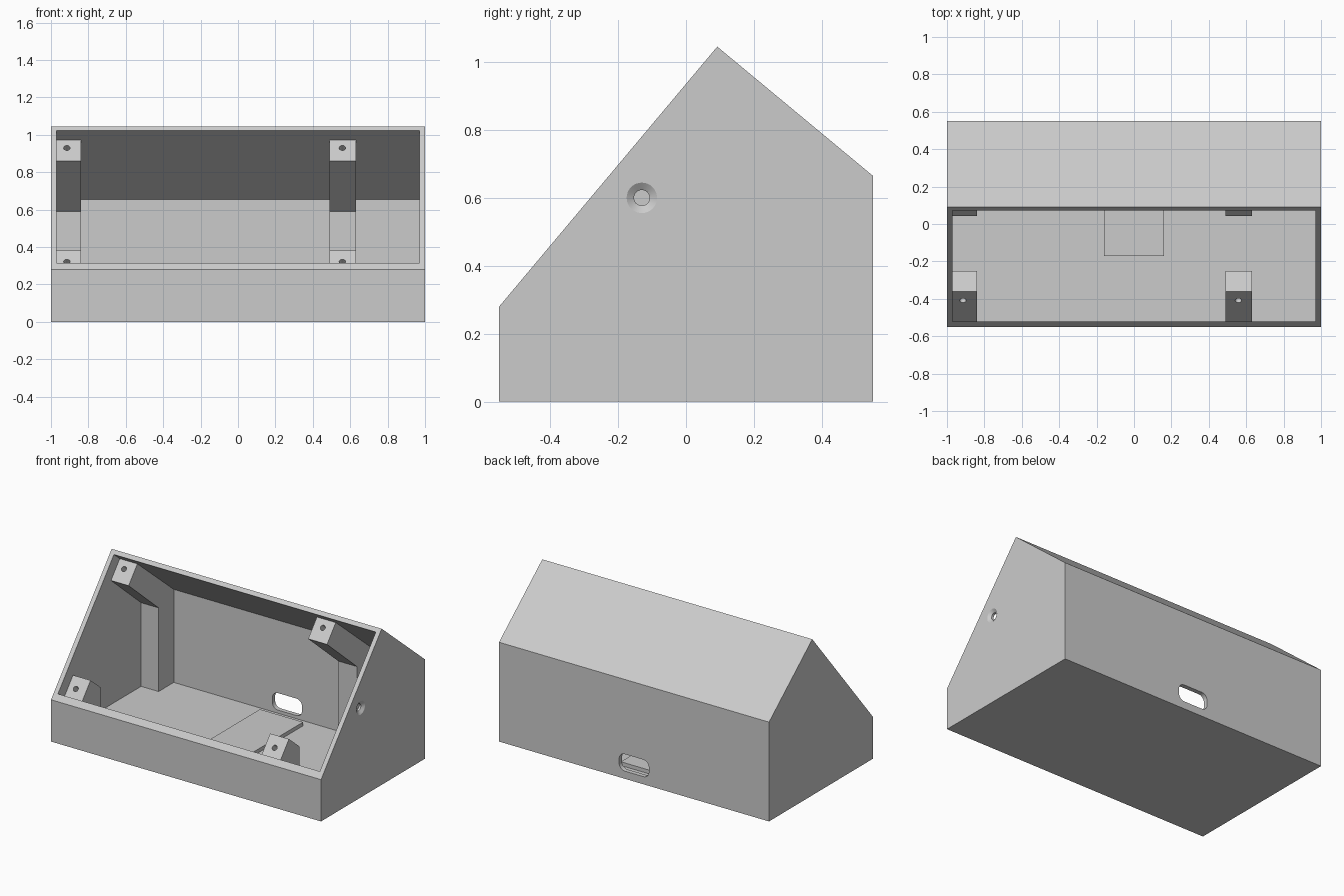
import bpy, bmesh, math
from mathutils import Matrix, Vector

cube = bpy.data.objects.get("Cube")
if cube:
    bpy.data.objects.remove(cube, do_unlink=True)

grey = bpy.data.materials.new("light grey plastic")
grey.use_nodes = True
COLOUR = (0.6, 0.6, 0.6, 1)
grey.diffuse_color = COLOUR
grey.node_tree.nodes["Principled BSDF"].inputs["Base Color"].default_value = COLOUR


def finish(name, bm):
    """Turn a bmesh into a coloured object."""
    bmesh.ops.recalc_face_normals(bm, faces=bm.faces)
    mesh = bpy.data.meshes.new(name)
    bm.to_mesh(mesh)
    bm.free()
    mesh.materials.append(grey)
    obj = bpy.data.objects.new(name, mesh)
    bpy.context.scene.collection.objects.link(obj)
    return obj


def prism(name, points, start, end, axis="x"):
    """Extrude a closed outline along x (points are y, z) or y (points are x, z)."""
    bm = bmesh.new()
    place = (lambda a, b: (start, a, b)) if axis == "x" else (lambda a, b: (a, start, b))
    face = bm.faces.new([bm.verts.new(place(a, b)) for a, b in points])
    made = bmesh.ops.extrude_face_region(bm, geom=[face])["geom"]
    step = end - start
    shift = Vector((step, 0, 0)) if axis == "x" else Vector((0, step, 0))
    bmesh.ops.translate(bm, vec=shift, verts=[v for v in made if isinstance(v, bmesh.types.BMVert)])
    return finish(name, bm)


def cone(name, centre, direction, r1, r2, depth):
    """Cone or cylinder centred on a point, r2 on the side of the direction."""
    bm = bmesh.new()
    turn = Vector(direction).to_track_quat("Z", "Y").to_matrix().to_4x4()
    bmesh.ops.create_cone(bm, cap_ends=True, segments=32, radius1=r1, radius2=r2,
                          depth=depth, matrix=Matrix.Translation(centre) @ turn)
    return finish(name, bm)


def cut(obj, cutter):
    """Subtract the cutter and remove it."""
    mod = obj.modifiers.new("cut", "BOOLEAN")
    mod.operation = "DIFFERENCE"
    mod.solver = "EXACT"
    mod.object = cutter
    bpy.context.view_layer.objects.active = obj
    bpy.ops.object.modifier_apply(modifier=mod.name)
    bpy.data.objects.remove(cutter, do_unlink=True)


def smooth(obj):
    bpy.ops.object.select_all(action="DESELECT")
    obj.select_set(True)
    bpy.context.view_layer.objects.active = obj
    bpy.ops.object.shade_smooth_by_angle(angle=math.radians(25))


# Case: five-sided shell, open on the sloping front
case = prism("case", [(-0.55, 0), (0.55, 0), (0.55, 0.665), (0.092, 1.045), (-0.55, 0.28)], -1, 1)
cut(case, prism("cavity", [(-0.52, 0.03), (0.52, 0.03), (0.52, 0.653), (0.073, 1.022),
                           (-0.027, 1.105), (-0.52, 1.105)], -0.97, 0.97))

# Countersunk hole in the left side
cut(case, cone("side_hole", (0.97, -0.13, 0.6), (1, 0, 0), 0.023, 0.023, 0.1))
cut(case, cone("side_countersink", (0.995, -0.13, 0.6), (1, 0, 0), 0.023, 0.052, 0.02))

# Rounded cable slot in the back wall
slot = []
for quarter, (sx, sz) in enumerate([(1, 1), (-1, 1), (-1, -1), (1, -1)]):
    for i in range(9):
        a = math.radians(90 * quarter + 90 * i / 8)
        slot.append((sx * 0.068 + 0.042 * math.cos(a), 0.108 + sz * 0.015 + 0.042 * math.sin(a)))
cut(case, prism("cable_slot", slot, 0.45, 0.6, axis="y"))
smooth(case)

# Raised pad on the floor
prism("floor_pad", [(-0.17, 0.02), (0.46, 0.02), (0.46, 0.055), (-0.17, 0.055)], -0.16, 0.16)

# Screw posts: tall ones under the roof, short ones behind the front wall
UPPER = [(0.042, 0.86), (0.144, 0.982), (0.53, 0.663), (0.53, 0.02), (0.36, 0.02), (0.36, 0.59)]
LOWER = [(-0.53, 0.177), (-0.36, 0.38), (-0.25, 0.289), (-0.25, 0.02), (-0.53, 0.02)]
NORMAL = (0, -0.767, 0.642)
for side, x0, x1, hole_x in [("right", -0.98, -0.84, -0.915), ("left", 0.49, 0.63, 0.558)]:
    for level, outline, y, z in [("upper", UPPER, 0.1, 0.93), ("lower", LOWER, -0.41, 0.322)]:
        post = prism(f"{level}_{side}_post", outline, x0, x1)
        cut(post, cone("screw_hole", (hole_x, y, z), NORMAL, 0.017, 0.017, 0.16))
        smooth(post)
